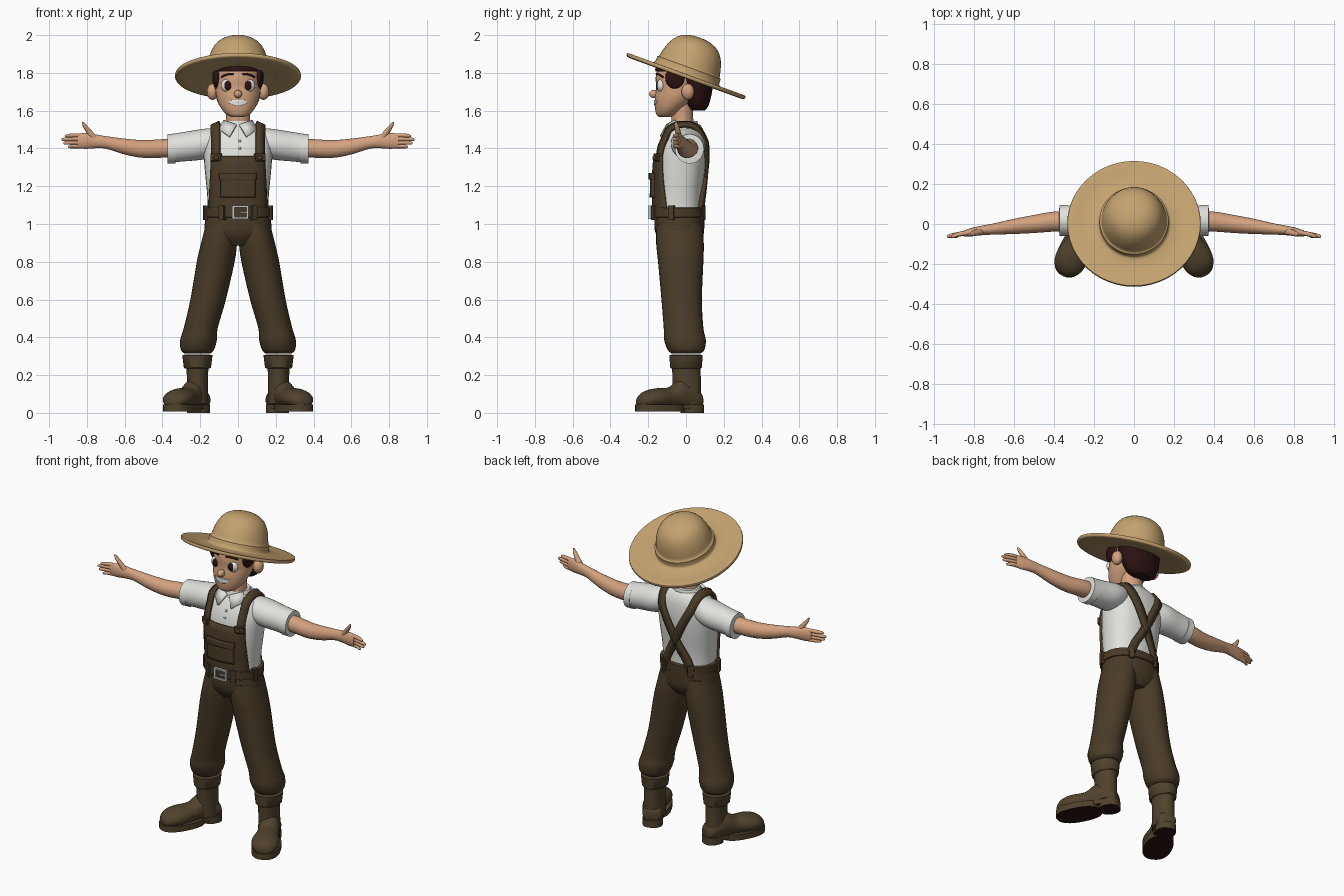
import bpy, bmesh, math
from mathutils import Matrix, Vector

if bpy.data.objects.get("Cube"):
    bpy.data.objects.remove(bpy.data.objects["Cube"])


def material(name, rgb):
    m = bpy.data.materials.new(name)
    m.use_nodes = True
    m.diffuse_color = (*rgb, 1)
    m.node_tree.nodes["Principled BSDF"].inputs["Base Color"].default_value = (*rgb, 1)
    return m


skin = material("skin", (0.66, 0.36, 0.21))
hair = material("dark hair", (0.025, 0.006, 0.006))
straw = material("straw", (0.55, 0.36, 0.16))
denim = material("brown cloth", (0.068, 0.044, 0.021))
leather = material("boot leather", (0.08, 0.055, 0.026))
linen = material("white linen", (0.75, 0.75, 0.72))
silver = material("silver", (0.55, 0.55, 0.55))
white = material("eye white", (0.85, 0.85, 0.83))


def finish(name, bm, mat, mirror=False, thick=0, matrix=None):
    """Turn a bmesh into a smooth shaded object."""
    if matrix:
        bm.transform(matrix)
    bmesh.ops.recalc_face_normals(bm, faces=bm.faces)
    me = bpy.data.meshes.new(name)
    bm.to_mesh(me)
    bm.free()
    me.materials.append(mat)
    me.shade_smooth()
    me.set_sharp_from_angle(angle=math.radians(45))
    ob = bpy.data.objects.new(name, me)
    bpy.context.scene.collection.objects.link(ob)
    if thick:
        s = ob.modifiers.new("thickness", "SOLIDIFY")
        s.thickness, s.offset = thick, 0
    if mirror:
        ob.modifiers.new("mirror", "MIRROR").use_clip = False
    return ob


def dense(rings, sub):
    """Spline interpolation between control rings."""
    out, r = [], [Vector(q) for q in rings]
    for i in range(len(r) - 1):
        p0, p1, p2, p3 = r[max(i - 1, 0)], r[i], r[i + 1], r[min(i + 2, len(r) - 1)]
        for k in range(sub):
            t = k / sub
            out.append(p1 + (p2 - p0) * (t / 2) + (2 * p0 - 5 * p1 + 4 * p2 - p3) * (t * t / 2)
                       + (3 * p1 - p0 - 3 * p2 + p3) * (t ** 3 / 2))
    return out + [r[-1]]


def loft(name, rings, mat, axis="z", n=2, sub=4, seg=32, **kw):
    """Skin rings (x, y, z, a, b) lying across the given axis."""
    bm, rows = bmesh.new(), []
    for x, y, z, a, b in dense(rings, sub):
        row = []
        for i in range(seg):
            t = 2 * math.pi * i / seg
            c, s = math.cos(t), math.sin(t)
            c = a * math.copysign(abs(c) ** (2 / n), c)
            s = b * math.copysign(abs(s) ** (2 / n), s)
            off = {"z": (c, s, 0), "x": (0, c, s), "y": (c, 0, s)}[axis]
            row.append(bm.verts.new((x + off[0], y + off[1], z + off[2])))
        rows.append(row)
    for p, q in zip(rows, rows[1:]):
        for i in range(seg):
            j = (i + 1) % seg
            bm.faces.new((p[i], p[j], q[j], q[i]))
    bm.faces.new(rows[0])
    bm.faces.new(rows[-1])
    return finish(name, bm, mat, **kw)


def ball(name, loc, size, mat, mirror=False):
    bm = bmesh.new()
    bmesh.ops.create_uvsphere(bm, u_segments=24, v_segments=16, radius=1)
    return finish(name, bm, mat, mirror, matrix=Matrix.LocRotScale(Vector(loc), None, Vector(size)))


def box(name, loc, size, mat, mirror=False, turn=0):
    bm = bmesh.new()
    bmesh.ops.create_cube(bm, size=1)
    rot = Matrix.Rotation(turn, 3, "Z").to_quaternion()
    return finish(name, bm, mat, mirror, matrix=Matrix.LocRotScale(Vector(loc), rot, Vector(size)))


def surf(rings, n, x, z, side, off=0):
    """Point on the front (-1) or back (1) of an upright loft."""
    rs = dense(rings, 4)
    for p, q in zip(rs, rs[1:]):
        if p[2] <= z <= q[2]:
            break
    r = p.lerp(q, (z - p[2]) / (q[2] - p[2]))
    k = max(0, 1 - abs(x / r[3]) ** n) ** (1 / n)
    return Vector((x, r[1] + side * (r[4] * k + off), z))


def patch(name, rings, n, shape, off, thick, mat, cols=16, lines=8, **kw):
    """Plate that hugs the front of a loft; shape maps (u, v) to (x, z)."""
    bm = bmesh.new()
    g = [[bm.verts.new(surf(rings, n, *shape(2 * i / cols - 1, j / lines), -1, off))
          for i in range(cols + 1)] for j in range(lines + 1)]
    for j in range(lines):
        for i in range(cols):
            bm.faces.new((g[j][i], g[j][i + 1], g[j + 1][i + 1], g[j + 1][i]))
    return finish(name, bm, mat, thick=thick, **kw)


# Shirt
torso = [(0, -.04, 1.04, .16, .125), (0, -.04, 1.15, .163, .125), (0, -.03, 1.3, .177, .132),
         (0, -.02, 1.4, .182, .127), (0, -.008, 1.47, .165, .108), (0, 0, 1.51, .125, .085),
         (0, 0, 1.53, .08, .07)]
loft("shirt_body", torso, linen, n=2.3)
loft("sleeves", [(.06, 0, 1.45, .06, .06), (.17, .01, 1.425, .09, .08), (.28, .015, 1.41, .08, .078),
                 (.365, .018, 1.4, .074, .075)], linen, "x", mirror=True)
loft("sleeve_hems", [(.33, .018, 1.4, .078, .079), (.372, .018, 1.398, .077, .078),
                     (.374, .018, 1.398, .06, .06)], linen, "x", sub=1, mirror=True)
loft("collar_band", [(0, -.01, 1.5, .1, .085), (0, -.01, 1.545, .078, .07)], linen, sub=1)
bm = bmesh.new()
bm.faces.new([bm.verts.new(p) for p in ((.008, -.1, 1.525), (.075, -.055, 1.548), (.1, -.085, 1.5),
                                        (.045, -.135, 1.462))])
finish("collar_points", bm, linen, mirror=True, thick=.012)
for z in (1.4, 1.44):
    ball("shirt_button", surf(torso, 2.3, .01, z, -1), (.007, .006, .007), silver)

# Arms and hands
loft("arms", [(.3, .012, 1.405, .05, .05), (.4, .012, 1.4, .05, .049), (.5, 0, 1.397, .045, .047),
              (.6, -.012, 1.41, .038, .042), (.7, -.025, 1.432, .028, .033), (.76, -.032, 1.438, .024, .037),
              (.81, -.04, 1.44, .021, .042), (.85, -.047, 1.44, .015, .037)], skin, "x", mirror=True)
for i, tip in enumerate((.9, .925, .935, .915)):
    z = 1.412 + .019 * i
    loft("fingers", [(.82, -.042, z, .012, .011), (.87, -.05, z, .012, .011),
                     (tip - .012, -.06, z - .002, .01, .009), (tip, -.064, z - .003, .004, .004)],
         skin, "x", seg=12, mirror=True)
loft("thumbs", [(.755, -.035, 1.445, .025, .018), (.785, -.042, 1.485, .019, .015),
                (.81, -.05, 1.52, .012, .012), (.822, -.053, 1.54, .005, .005)], skin, seg=12, mirror=True)

# Trousers
loft("hips", [(0, -.03, .885, .08, .09), (0, -.032, .93, .165, .12), (0, -.035, .98, .178, .132),
              (0, -.035, 1.07, .165, .132)], denim, n=2.2)
loft("trouser_legs", [(.215, 0, .315, .07, .078), (.215, 0, .335, .088, .098), (.209, -.005, .385, .097, .11),
                      (.197, -.013, .45, .09, .105), (.158, -.023, .6, .094, .107), (.118, -.028, .8, .1, .12),
                      (.1, -.032, .9, .095, .126), (.085, -.035, 1, .085, .12)], denim, mirror=True)

# Bib, pocket and straps
patch("bib", torso, 2.3, lambda u, v: (u * (.15 - .012 * v), 1.06 + .3 * v), .006, .02, denim)
patch("bib_pocket", torso, 2.3, lambda u, v: (u * .09, 1.14 + .11 * v), .018, .018, denim)
patch("pocket_flap", torso, 2.3, lambda u, v: (u * .096, 1.235 + .035 * v), .024, .02, denim)
path = [surf(torso, 2.3, .118, z, -1, .01) for z in (1.33, 1.4, 1.45)]
path += [Vector(p) for p in ((.12, -.085, 1.505), (.118, -.02, 1.528), (.115, .05, 1.515))]
path += [surf(torso, 2.3, x, z, 1, .01) for x, z in
         ((.1, 1.45), (.065, 1.38), (.02, 1.29), (-.025, 1.2), (-.065, 1.13), (-.09, 1.06))]
bm, rows = bmesh.new(), []
smooth = dense(path, 4)
for i, p in enumerate(smooth):
    t = smooth[min(i + 1, len(smooth) - 1)] - smooth[max(i - 1, 0)]
    normal = Vector((p.x * .5, p.y + .02, max(0, p.z - 1.4)))
    w = t.cross(normal).normalized() * .024
    rows.append((bm.verts.new(p - w), bm.verts.new(p + w)))
for a, b in zip(rows, rows[1:]):
    bm.faces.new((a[0], a[1], b[1], b[0]))
finish("shoulder_straps", bm, denim, mirror=True, thick=.018)
clasp = surf(torso, 2.3, .115, 1.355, -1, .018)
box("strap_clasps", clasp, (.055, .022, .035), denim, True, .4)
ball("strap_studs", clasp + Vector((0, -.014, -.005)), (.014, .012, .014), denim, True)

# Belt
loft("belt", [(0, -.04, 1.035, .172, .138), (0, -.04, 1.038, .178, .143), (0, -.04, 1.085, .178, .143),
              (0, -.04, 1.088, .17, .135)], denim, sub=1, n=2.2)
for deg in (15, 62, 118, 165, 240, 300):
    a = math.radians(-deg)
    box("belt_loop", (.176 * math.cos(a), -.04 + .143 * math.sin(a), 1.06), (.03, .026, .075), denim,
        turn=a + math.pi / 2)
for s in (-1, 1):
    box("buckle_side", (.013 + s * .038, -.192, 1.062), (.011, .014, .07), silver)
    box("buckle_bar", (.013, -.192, 1.062 + s * .03), (.08, .014, .01), silver)
box("buckle_pin", (.03, -.194, 1.062), (.04, .01, .008), silver)

# Boots
loft("boot_shafts", [(.215, .005, .05, .058, .075), (.215, .005, .13, .056, .075), (.215, .003, .2, .056, .075),
                     (.215, 0, .3, .066, .078)], leather, mirror=True)
loft("boot_cuffs", [(.215, 0, .235, .066, .078), (.215, 0, .24, .072, .084), (.215, 0, .305, .08, .088),
                    (.215, 0, .308, .066, .075)], leather, sub=1, mirror=True)
turn = Matrix.Translation((.22, .01, 0)) @ Matrix.Rotation(math.radians(27), 4, "Z")
loft("boot_feet", [(0, .075, .06, .03, .03), (0, .055, .07, .055, .05), (0, -.04, .095, .06, .08),
                   (0, -.11, .08, .064, .056), (0, -.19, .075, .08, .055), (0, -.25, .07, .072, .046),
                   (0, -.285, .06, .045, .03), (0, -.295, .055, .02, .015)], leather, "y",
     matrix=turn, mirror=True)
for part, y, rx, ry, z in (("toe", -.165, .082, .138, .008), ("heel", .025, .058, .06, 0),
                           ("arch", -.03, .055, .08, .02)):
    sole = loft(part + "_soles", [(0, y, z, rx, ry), (0, y, .045, rx, ry)], leather, sub=1, n=2.4,
                matrix=turn, mirror=True)
    sole.data.materials.append(hair)
    for f in sole.data.polygons:
        f.material_index = int(f.normal.z < -.5)

# Head
head = [(0, -.115, 1.567, .035, .03), (0, -.1, 1.582, .064, .058), (0, -.08, 1.62, .094, .084),
        (0, -.05, 1.67, .114, .115), (0, -.035, 1.72, .121, .123), (0, -.02, 1.78, .124, .14),
        (0, -.01, 1.84, .118, .13), (0, 0, 1.9, .08, .09)]
loft("head", head, skin)
loft("neck", [(0, -.015, 1.5, .07, .062), (0, -.02, 1.56, .064, .058), (0, -.02, 1.64, .068, .06)], skin)
ball("ears", (.135, .01, 1.7), (.03, .034, .043), skin, True)
ball("nose", (0, -.168, 1.688), (.021, .027, .022), skin)
ball("eyes", (.056, -.132, 1.733), (.034, .022, .035), white, True)
ball("irises", (.054, -.148, 1.733), (.02, .0085, .025), hair, True)
patch("smile", head, 2, lambda u, v: (u * .05, 1.627 + 6 * (u * .05) ** 2 + v * .03 * (1 - .6 * u * u)),
      .002, .006, white)
patch("eyebrows", head, 2, lambda u, v: (.056 + u * .032, 1.787 - .008 * u - .005 * u * u + v * .009),
      .002, .008, hair, lines=2, mirror=True)

# Hair
loft("back_hair", [(0, .065, 1.6, .065, .035), (0, .06, 1.63, .1, .06), (0, .053, 1.7, .124, .085),
                   (0, .04, 1.78, .134, .102), (0, .02, 1.85, .125, .1)], hair)
loft("fringe", [(0, -.018, 1.808, .128, .143), (0, -.015, 1.825, .132, .147), (0, -.01, 1.86, .125, .13)], hair)
ball("side_hair", (.113, -.055, 1.775), (.022, .055, .06), hair, True)

# Hat
tilt = Matrix.Translation((0, 0, 1.783)) @ Matrix.Rotation(math.radians(-20), 4, "X")
profile = [(.165, -.004), (.25, -.012), (.318, -.012), (.332, -.006), (.333, .006), (.322, .01), (.25, .002),
           (.195, .008), (.18, .018), (.178, .048), (.17, .053), (.162, .09), (.145, .14), (.115, .182),
           (.07, .207), (.03, .215), (.004, .216)]
loft("straw_hat", [(0, 0, h, r * (.97 if r < .2 else 1), r) for r, h in profile], straw, sub=2, seg=48,
     matrix=tilt)
